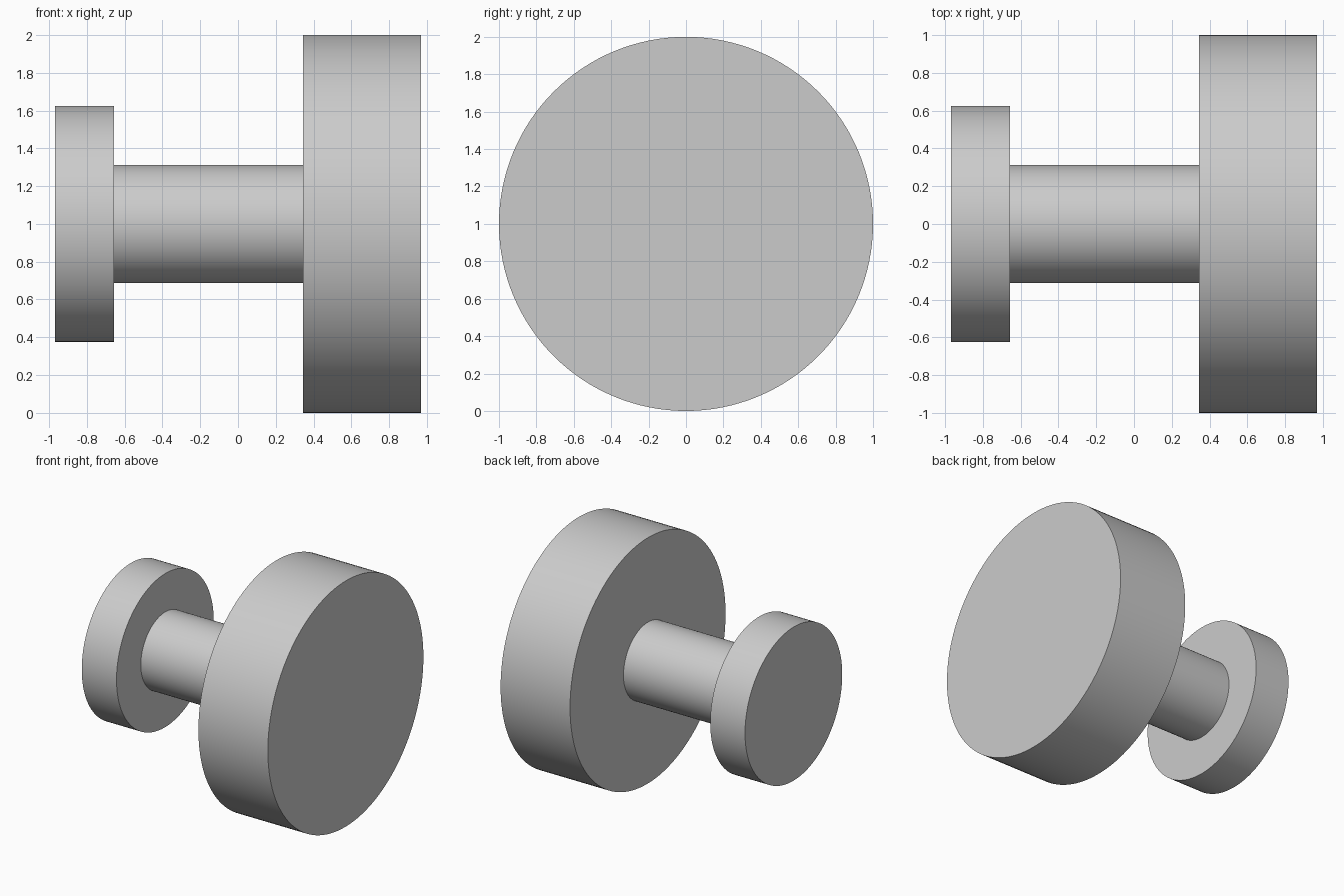
import bpy
import math

default_cube = bpy.data.objects.get("Cube")
if default_cube:
    bpy.data.objects.remove(default_cube, do_unlink=True)

SIDES = 128
AXIS_HEIGHT = 1.0

# Single grey finish
grey = bpy.data.materials.new("plain grey")
grey.use_nodes = True
colour = (0.6, 0.6, 0.6, 1.0)
grey.diffuse_color = colour
grey.node_tree.nodes["Principled BSDF"].inputs["Base Color"].default_value = colour


def turned_part(name, x_start, x_end, radius, caps="NGON"):
    """Round part lying along the x axis."""
    bpy.ops.mesh.primitive_cylinder_add(
        vertices=SIDES, radius=radius, depth=x_end - x_start,
        end_fill_type=caps,
        location=((x_start + x_end) / 2, 0, AXIS_HEIGHT),
        rotation=(0, math.pi / 2, 0))
    part = bpy.context.object
    part.name = name
    part.data.materials.append(grey)
    bpy.ops.object.shade_smooth_by_angle(angle=math.radians(30))
    return part


# Small mounting disc, shaft (open where it meets the discs), large knob disc
turned_part("base_disc", -0.969, -0.656, 0.625)
turned_part("shaft", -0.656, 0.344, 0.3125, caps="NOTHING")
turned_part("knob_disc", 0.344, 0.969, 1.0)
